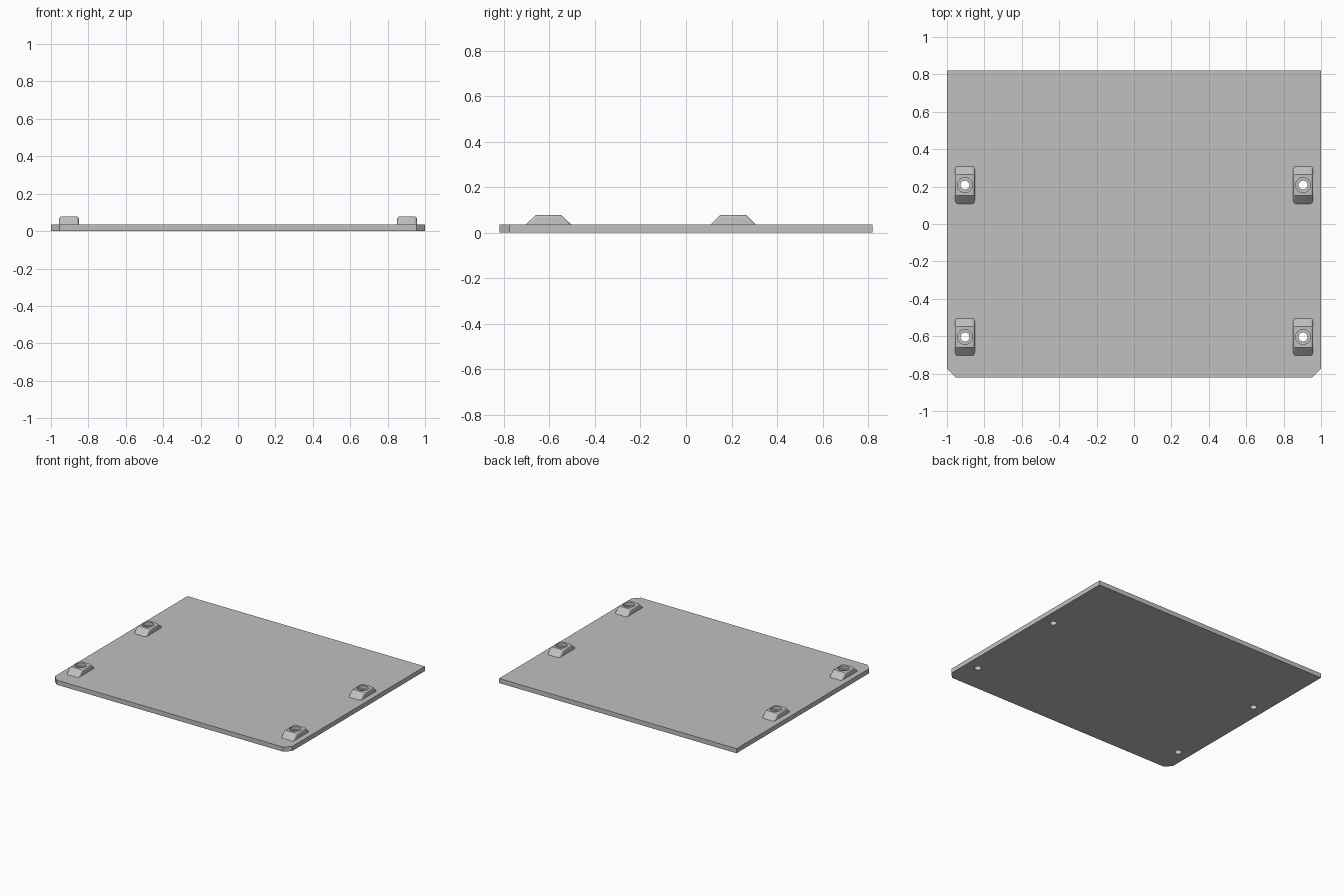
import bpy
import bmesh

cube = bpy.data.objects.get("Cube")
if cube:
    bpy.data.objects.remove(cube, do_unlink=True)

HALF_X, HALF_Y, THICK, CHAMFER = 1.0, 0.82, 0.035, 0.045
TOP = 0.078
MOUNT_X = 0.904
MOUNT_YS = {"front": -0.604, "rear": 0.208}

grey = bpy.data.materials.new("light_grey")
grey.use_nodes = True
colour = (0.53, 0.53, 0.53, 1)
grey.diffuse_color = colour
grey.node_tree.nodes["Principled BSDF"].inputs["Base Color"].default_value = colour


def add_object(name, bm):
    bmesh.ops.recalc_face_normals(bm, faces=bm.faces[:])
    mesh = bpy.data.meshes.new(name)
    bm.to_mesh(mesh)
    bm.free()
    mesh.materials.append(grey)
    obj = bpy.data.objects.new(name, mesh)
    bpy.context.collection.objects.link(obj)
    return obj


def extrude(points, direction):
    """Closed prism from an outline."""
    bm = bmesh.new()
    face = bm.faces.new([bm.verts.new(p) for p in points])
    new = bmesh.ops.extrude_face_region(bm, geom=[face], use_keep_orig=True)
    verts = [g for g in new["geom"] if isinstance(g, bmesh.types.BMVert)]
    bmesh.ops.translate(bm, verts=verts, vec=direction)
    return bm


def drill(obj, x, y, radius, z0, z1):
    """Cut a vertical round hole."""
    bpy.ops.mesh.primitive_cylinder_add(
        vertices=32, radius=radius, depth=z1 - z0, location=(x, y, (z0 + z1) / 2))
    cutter = bpy.context.object
    cutter.hide_render = True
    mod = obj.modifiers.new("hole", "BOOLEAN")
    mod.operation, mod.solver, mod.object = "DIFFERENCE", "EXACT", cutter
    with bpy.context.temp_override(object=obj, active_object=obj):
        bpy.ops.object.modifier_apply(modifier=mod.name)
    bpy.data.objects.remove(cutter, do_unlink=True)


def smooth(obj):
    bpy.ops.object.select_all(action="DESELECT")
    obj.select_set(True)
    bpy.context.view_layer.objects.active = obj
    bpy.ops.object.shade_smooth_by_angle(angle=0.6)


# Flat plate with chamfered front corners
outline = [(HALF_X, HALF_Y), (-HALF_X, HALF_Y),
           (-HALF_X, -HALF_Y + CHAMFER), (-HALF_X + CHAMFER, -HALF_Y),
           (HALF_X - CHAMFER, -HALF_Y), (HALF_X, -HALF_Y + CHAMFER)]
plate = add_object("base_plate", extrude([(x, y, 0) for x, y in outline], (0, 0, THICK)))

# Sloped mounting blocks with rounded sides and counterbored holes
for row, y in MOUNT_YS.items():
    for side, sign in (("left", 1), ("right", -1)):
        x = sign * MOUNT_X
        width = 0.106
        profile = [(-0.1, THICK), (-0.056, TOP), (0.056, TOP), (0.1, THICK)]
        bm = extrude([(x - width / 2, y + py, z) for py, z in profile], (width, 0, 0))
        rounded = [e for e in bm.edges
                   if abs(e.verts[0].co.x - e.verts[1].co.x) < 0.001
                   and max(v.co.z for v in e.verts) > THICK + 0.01]
        bmesh.ops.bevel(bm, geom=rounded, offset=0.014, segments=4,
                        profile=0.5, affect="EDGES")
        block = add_object(f"{row}_{side}_mount", bm)
        drill(plate, x, y, 0.024, -0.05, 0.1)
        drill(block, x, y, 0.024, 0, 0.1)
        drill(block, x, y, 0.04, TOP - 0.024, 0.1)
        smooth(block)
smooth(plate)
